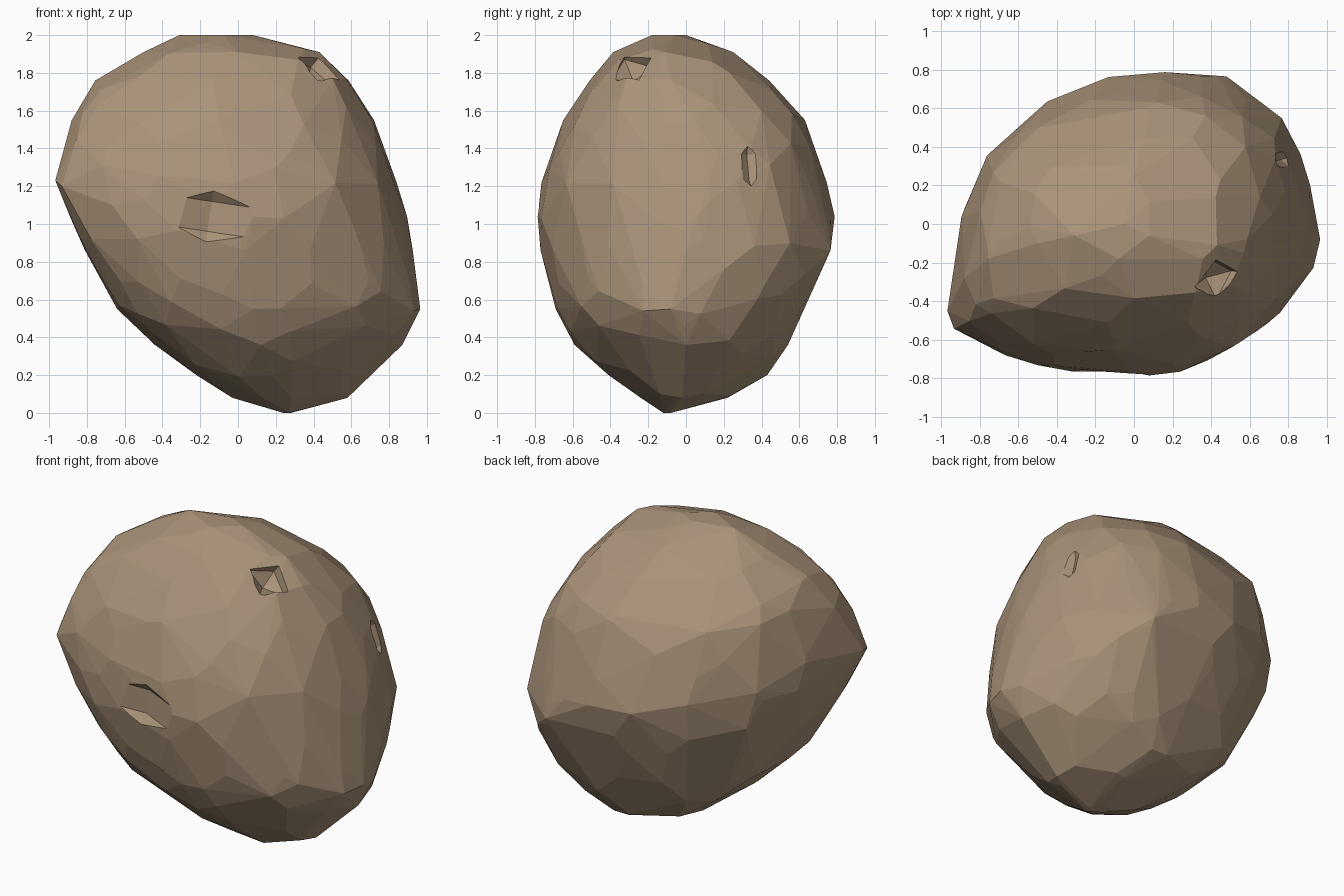
import bpy, bmesh, math, random
from mathutils import Vector

if "Cube" in bpy.data.objects:
    bpy.data.objects.remove(bpy.data.objects["Cube"])

random.seed(7)

# Horizontal sections: z, (xmin, its y), (xmax, its y), (ymin, its x), (ymax, its x)
ROWS = [
    (0.00, 0.24, -0.10, 0.30, -0.10, -0.12, 0.27, -0.08, 0.28),
    (0.08, -0.03, -0.03, 0.58, -0.02, -0.24, 0.28, 0.22, 0.26),
    (0.20, -0.22, -0.04, 0.67, 0.00, -0.41, 0.18, 0.43, 0.22),
    (0.36, -0.44, -0.08, 0.87, 0.00, -0.59, 0.12, 0.54, 0.26),
    (0.55, -0.64, -0.16, 0.965, -0.08, -0.69, 0.08, 0.62, 0.36),
    (0.86, -0.81, -0.30, 0.925, 0.00, -0.77, 0.04, 0.765, 0.48),
    (1.04, -0.89, -0.38, 0.895, 0.06, -0.785, 0.08, 0.787, 0.16),
    (1.22, -0.97, -0.45, 0.84, 0.12, -0.765, -0.02, 0.745, 0.14),
    (1.55, -0.88, -0.28, 0.72, 0.05, -0.65, -0.10, 0.63, 0.12),
    (1.76, -0.755, -0.18, 0.585, -0.08, -0.51, -0.10, 0.44, 0.05),
    (1.91, -0.50, -0.10, 0.43, -0.11, -0.385, 0.00, 0.25, 0.00),
    (2.00, -0.31, -0.06, 0.08, -0.06, -0.18, -0.08, 0.00, -0.05),
]


def section(z):
    """Interpolated section values at height z."""
    for a, b in zip(ROWS, ROWS[1:]):
        if z <= b[0]:
            t = (z - a[0]) / (b[0] - a[0])
            return [p + (q - p) * t for p, q in zip(a, b)]
    return ROWS[-1]


def fullness(z, right, back):
    """Superellipse power: how full each corner of the section is."""
    if right and back:
        return 1.85 if z < 0.75 else 1.97 if z < 1.3 else 2.35
    if right:
        return 1.95 if z < 1.2 else 2.4
    if back:
        return 3.0 if z < 0.45 else 2.4 if 1.0 < z < 1.5 else 2.65
    return 2.75 if z < 1.0 else 2.3 if z < 1.4 else 2.55


def surface_point(z, ang):
    """Point on the rounded section joining the four extremes."""
    z, x0, x0y, x1, x1y, y0, y0x, y1, y1x = section(z)
    c, s = math.cos(ang), math.sin(ang)
    px, py = (x1, x1y) if c >= 0 else (x0, x0y)
    qx, qy = (y1x, y1) if s >= 0 else (y0x, y0)
    power = fullness(z, c > 0, s > 0)
    c, s = abs(c) ** (2 / power), abs(s) ** (2 / power)
    return Vector((qx + (px - qx) * c, py + (qy - py) * s, z))


# Scatter points over the stone: exact extremes plus irregular samples
points = [surface_point(r[0], k * math.pi / 2) for r in ROWS for k in range(4)]
levels = 12
for i in range(levels):
    count = 8 + round(10 * math.sin(math.pi * (i + 0.5) / levels))
    for k in range(count):
        z = 2 * (i + 0.5 + random.uniform(-0.4, 0.4)) / levels
        ang = math.tau * (k + 0.5 * (i % 2) + random.uniform(-0.3, 0.3)) / count
        points.append(surface_point(z, ang))

# Wrap the points in a faceted hull and merge nearly flat neighbours
bm = bmesh.new()
for p in points:
    bm.verts.new(p)
bmesh.ops.remove_doubles(bm, verts=bm.verts[:], dist=0.03)
bmesh.ops.convex_hull(bm, input=bm.verts[:])
loose = [v for v in bm.verts if not v.link_faces]
bmesh.ops.delete(bm, geom=loose, context='VERTS')
bmesh.ops.dissolve_limit(bm, angle_limit=math.radians(3),
                         verts=bm.verts[:], edges=bm.edges[:])
bmesh.ops.recalc_face_normals(bm, faces=bm.faces[:])
mesh = bpy.data.meshes.new("boulder")
bm.to_mesh(mesh)
bm.free()
boulder = bpy.data.objects.new("boulder", mesh)
bpy.context.collection.objects.link(boulder)

stone = bpy.data.materials.new("stone")
stone.diffuse_color = (0.40, 0.29, 0.19, 1)
stone.use_nodes = True
stone.node_tree.nodes["Principled BSDF"].inputs["Base Color"].default_value = stone.diffuse_color
mesh.materials.append(stone)


def chip(name, loc, size, rot):
    """Cut a small diamond-shaped chip out of the stone."""
    bpy.ops.mesh.primitive_uv_sphere_add(segments=4, ring_count=2, radius=1,
                                         location=loc, rotation=rot)
    cutter = bpy.context.object
    cutter.name = name
    cutter.scale = size
    cutter.hide_render = True
    cutter.display_type = 'WIRE'
    mod = boulder.modifiers.new(name, 'BOOLEAN')
    mod.operation = 'DIFFERENCE'
    mod.solver = 'EXACT'
    mod.object = cutter


# Chips on the front, upper right shoulder and right side
chip("front_chip_cutter", (-0.15, -0.785, 1.04), (0.26, 0.08, 0.16), (0, 0.15, 0))
chip("shoulder_chip_cutter", (0.44, -0.29, 1.84), (0.15, 0.13, 0.11), (0.35, 0.6, 0.4))
chip("side_chip_cutter", (0.78, 0.34, 1.31), (0.05, 0.07, 0.14), (0, -0.3, 0.3))
